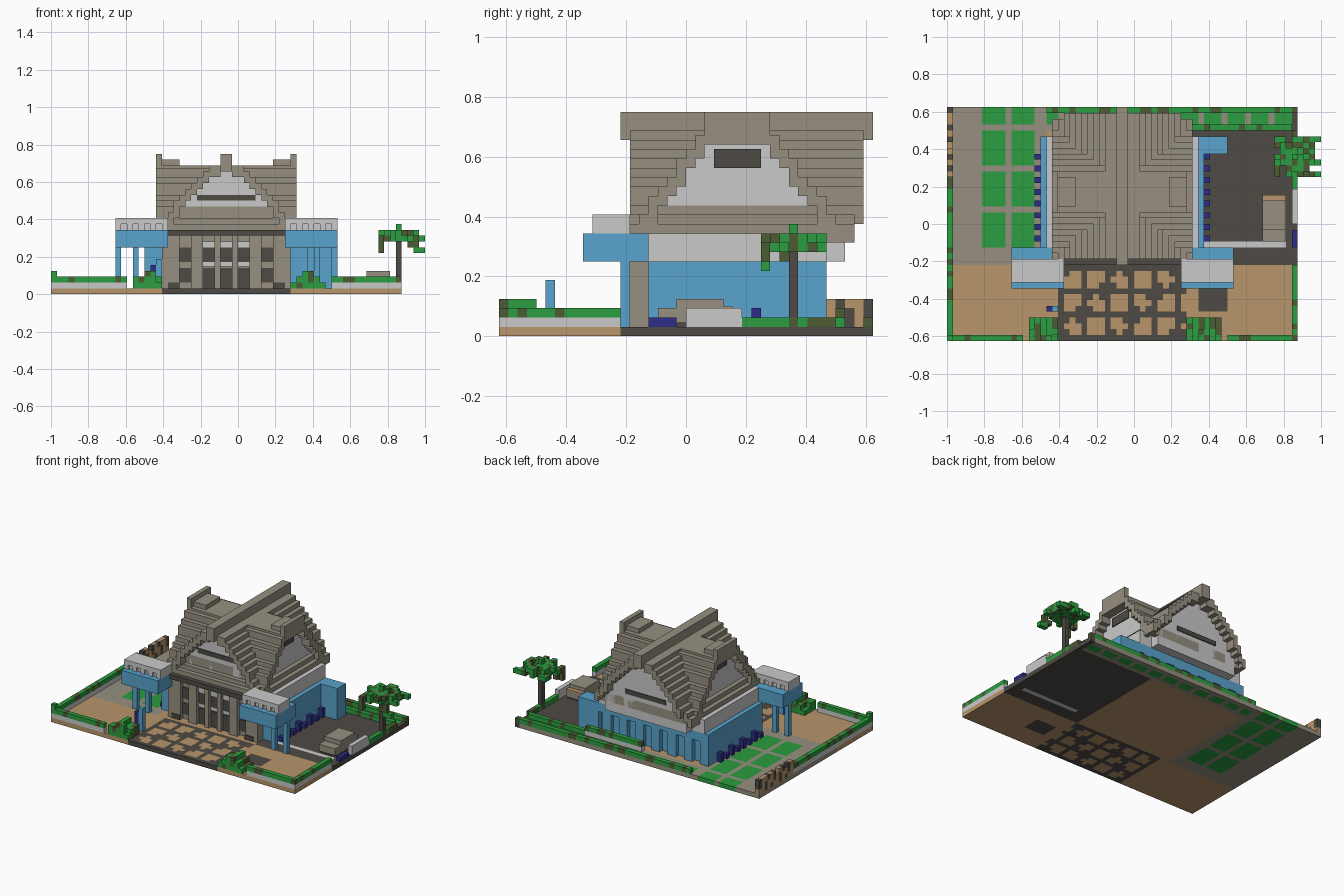
import bpy, bmesh, random

if "Cube" in bpy.data.objects:
    bpy.data.objects.remove(bpy.data.objects["Cube"])
random.seed(4)
U = 1 / 32  # one block; coordinates below are in blocks from the front left corner

COL = {"beige": (.31, .28, .22), "tan": (.48, .30, .145), "white": (.59, .59, .59),
       "blue": (.10, .37, .61), "dark": (.077, .07, .06), "green": (.025, .34, .05),
       "olive": (.072, .107, .034), "navy": (.026, .026, .24)}
MATS = {}
for n, c in COL.items():
    MATS[n] = bpy.data.materials.new(n)
    MATS[n].diffuse_color = (*c, 1)
IDX = {n: i for i, n in enumerate(COL)}


def finish(name, bm):
    me = bpy.data.meshes.new(name)
    bm.to_mesh(me)
    bm.free()
    for m in MATS.values():
        me.materials.append(m)
    ob = bpy.data.objects.new(name, me)
    bpy.context.collection.objects.link(ob)


def build(name, boxes):
    """boxes: (x0, x1, y0, y1, z0, z1, colour) in blocks"""
    bm = bmesh.new()
    for x0, x1, y0, y1, z0, z1, col in boxes:
        r = bmesh.ops.create_cube(bm, size=1)
        for v in r["verts"]:
            v.co = ((x0 + x1) / 2 * U + v.co.x * (x1 - x0) * U - 1,
                    (y0 + y1) / 2 * U + v.co.y * (y1 - y0) * U - .625,
                    (z0 + z1) / 2 * U + v.co.z * (z1 - z0) * U)
        for f in {f for v in r["verts"] for f in v.link_faces}:
            f.material_index = IDX[col]
    finish(name, bm)


def both(boxes):  # mirror about the building axis x = 30
    return boxes + [(60 - b[1], 60 - b[0], *b[2:]) for b in boxes]


def leaf():
    return random.choice(["green", "green", "olive"])


def row(x0, x1, y0, y1, z):  # row of mixed leaf blocks
    return [(i, i + 1, j, j + 1, z, z + 1, leaf()) for i in range(x0, x1) for j in range(y0, y1)]


# Ground slab, coloured per block
def ground(i, j):
    if 19 <= i < 41 and j < 13:
        a, b = (i - 20) % 4, (j - 1) % 4
        inside = i >= 20 and 1 <= j and a < 3 and b < 3
        return "tan" if inside and (a == 1 or b == 1 or (i * 7 + j * 3) % 5 < 3) else "dark"
    if j < 13:
        return "dark" if 43 <= i < 48 and 5 <= j < 9 else "tan"
    if i < 17:
        return "green" if j >= 16 and (j - 16) % 7 < 6 and (6 <= i < 10 or 11 <= i < 15) else "beige"
    if i >= 41 and j < 36:
        return "white" if j == 16 and 44 <= i < 58 else "dark"
    if j >= 36:
        return "green" if j in (37, 38) and i % 4 < 3 else "beige"
    return "tan"


bm = bmesh.new()
P = lambda i, j, k: bm.verts.new((i * U - 1, j * U - .625, k * U))
for i in range(60):
    for j in range(40):
        quads = [[P(i, j, 1), P(i + 1, j, 1), P(i + 1, j + 1, 1), P(i, j + 1, 1)],
                 [P(i, j + 1, 0), P(i + 1, j + 1, 0), P(i + 1, j, 0), P(i, j, 0)]]
        if j == 0:
            quads.append([P(i, 0, 0), P(i + 1, 0, 0), P(i + 1, 0, 1), P(i, 0, 1)])
        if j == 39:
            quads.append([P(i + 1, 40, 0), P(i, 40, 0), P(i, 40, 1), P(i + 1, 40, 1)])
        if i == 0:
            quads.append([P(0, j + 1, 0), P(0, j, 0), P(0, j, 1), P(0, j + 1, 1)])
        if i == 59:
            quads.append([P(60, j, 0), P(60, j + 1, 0), P(60, j + 1, 1), P(60, j, 1)])
        for q in quads:
            f = bm.faces.new(q)
            f.material_index = IDX["dark" if i == 59 and j >= 13 else ground(i, j)]
bmesh.ops.remove_doubles(bm, verts=bm.verts, dist=1e-5)
finish("ground", bm)

# Main walls, with pillars along the back
walls = [(16, 44, 16, 34, 1, 8, "blue"), (16, 44, 34, 35, 6, 8, "blue"),
         (43, 48, 32, 35, 1, 8, "blue")]
walls += [(x, x + 2, 34, 35, 1, 6, "blue") for x in range(16, 44, 4)] + [(43, 44, 34, 35, 1, 6, "blue")]
build("main_walls", walls)
build("parapet", [(17, 43, 16, 35, 8, 11, "white")])
build("wall_flowers", both([(15, 16, y, y + 1, 1, 2 + y % 4 // 2, "navy") for y in range(17, 32, 2)]))

# Crossed stepped roofs: (top, underside) per step away from each ridge
YR = [(24, 21), (22, 20), (22, 20), (21, 19), (20, 18), (19, 17), (18, 16), (17, 15),
      (16, 13), (14, 12), (13, 11), (12, 10)]
XR = [(21.5, 19), (20, 18), (19, 16), (17, 15), (16, 14), (15, 12), (13, 11), (12, 10)]
roof, gable = [], []
for d, (t, b) in enumerate(YR):
    y0, y1 = (13, 40) if d == 0 else (14, 39 if t > 13 else 38)
    roof += both([(30 + d, 31 + d, y0, y1, b, t, "beige")])
    if d < 10:
        gable += both([(30 + d, 31 + d, 16, 37, 8, b + .5, "white")])
roof.append((18, 42, 22, 29, 20.5, 22, "beige"))
gable.append((20, 40, 22, 29, 8, 21, "white"))
for n, (t, b) in enumerate(XR):
    for y in (29 + n, 21 - n):
        roof.append((18, 42, y, y + 1, b, t, "beige"))
        if n < 6:
            gable.append((20, 40, y, y + 1, 8, b + .5, "white"))
# raised ends of the cross ridge
roof += both([(18, 19, 22, 29, 21, 24, "beige"), (19, 22, 23, 28, 21.5, 23, "beige")])
build("stepped_roof", roof)
build("gable_walls", gable)
build("gable_vents", both([(19.8, 20.2, 23, 28, 18, 20, "dark")])
      + [(25, 35, 15.8, 16.2, 16, 17, "dark"), (25, 35, 36.8, 37.2, 13, 14, "dark")])

# Entrance front
front = [(19, 41, 15, 16.05, 1, 10, "beige"), (20, 40, 13, 17, 10, 11, "dark")]
front += [(x, x + w, 14, 15, 1, 10, "beige")
          for x, w in ((19, 3), (24, 2), (28, 1), (31, 1), (34, 2), (38, 3))]
front += both([(20, 22, 13.8, 14, 1, 2, "dark")])
build("entrance_front", front)
doors = []
for x in (22, 26, 29, 32, 36):
    mid = 26 <= x <= 32
    doors += [(x, x + 2, 14.8, 15, 1 if mid else 2, 4.5, "dark"),
              (x, x + 2, 14.8, 15, 5.5, 8, "dark")]
    if mid:
        doors += [(x, x + 2, 14.7, 15, 4.7, 5.5, "white"), (x, x + 2, 14.7, 15, 8, 9, "white")]
build("doors_and_windows", doors)

# Side canopies on legs
can = [(11, 20, 9, 16, 8, 11, "blue"), (11, 20, 10, 14, 12, 13, "white"),
       (11.3, 20, 10.5, 13.7, 11, 12, "white"), (11, 12, 13, 14, 1, 8, "blue"),
       (14, 15, 13, 14, 1, 8, "blue")]
can += [(x, x + 1, 10, 14, 11, 12, "white") for x in range(11, 20, 2)]
build("side_canopies", both(can))

# Boundary hedges on low walls
build("low_walls", [(0, 13, 0, 1, 1, 2, "white"), (48, 60, 0, 1, 1, 2, "white"),
                    (0, 1, 1, 28, 1, 2, "white"), (59, 60, 1, 13, 1, 2, "white"),
                    (59, 60, 20, 26, 1, 3, "white"), (31, 45, 36, 37, 1, 2, "white")])
build("hedges", row(0, 13, 0, 1, 2) + row(48, 60, 0, 1, 2) + row(0, 1, 1, 28, 2)
      + row(59, 60, 1, 13, 2) + row(59, 60, 26, 36, 1) + row(17, 60, 39, 40, 1)
      + row(31, 45, 36, 37, 2) + row(0, 1, 0, 1, 3) + row(45, 59, 36, 37, 1))
build("back_left_fence", [(0, 1, y, y + 1, z, z + 1, "dark" if (y * 2 + z) % 5 < 2 else "tan")
                          for y in range(28, 40) for z in (1, 2, 3) if y > 35 or z < 3 or y % 3])

# Bushes beside the plaza
bush = []
for x0, x1, c in ((14, 19, 16.5), (41, 47, 44)):
    for x in range(x0, x1):
        for y in range(4):
            h = 3.2 - abs(x + .5 - c) * .7 - y * .2 + random.random()
            bush += [(x, x + 1, y, y + 1, z, z + 1, leaf()) for z in range(1, 1 + min(3, int(h)))]
build("bushes", bush)

# Tree
tree = []
for x in range(56, 63):
    for y in range(28, 35):
        r = ((x - 59) ** 2 + (y - 31) ** 2) ** .5
        if r < 2.3 or random.random() < .5:
            tree.append((x, x + 1, y, y + 1, 9, 10, leaf()))
        if r < 3.3 and random.random() < .75:
            tree.append((x, x + 1, y, y + 1, 10, 11, leaf()))
        if r > 2.9 and random.random() < .3:
            tree.append((x, x + 1, y, y + 1, 8, 9, "olive"))
tree += [(59, 60, 31, 32, 11, 12, "green"), (62, 64, 34, 35, 9, 10, "green"),
         (62, 64, 28, 29, 7, 8, "green"), (62, 63, 28, 29, 8, 10, "olive"),
         (63, 64, 30, 31, 9, 10, "green"), (56, 57, 28, 29, 7, 10, "olive")]
build("tree_leaves", tree)
build("tree_trunk", [(59, 60, 31, 32, 1, 10, "dark")])

# Parked vehicle, small objects
build("vehicle", [(54, 58, 17, 25, 1.5, 3, "beige"), (54, 58, 19, 24, 3, 4, "beige"),
                  (54, 58, 24, 25, 3, 3.2, "tan"), (54, 58, 17.5, 24.5, 1, 1.5, "dark")])
build("right_edge_flowers", [(59, 60, 16, 19, 1, 2, "navy")])
build("visitor_post", [(17, 18, 5, 6, 1, 5, "navy"), (18, 19, 5, 6, 1, 6, "blue")])

for m in bpy.data.materials:
    if m.users and not m.is_grease_pencil:
        m.use_nodes = True
        m.node_tree.nodes["Principled BSDF"].inputs["Base Color"].default_value = m.diffuse_color
